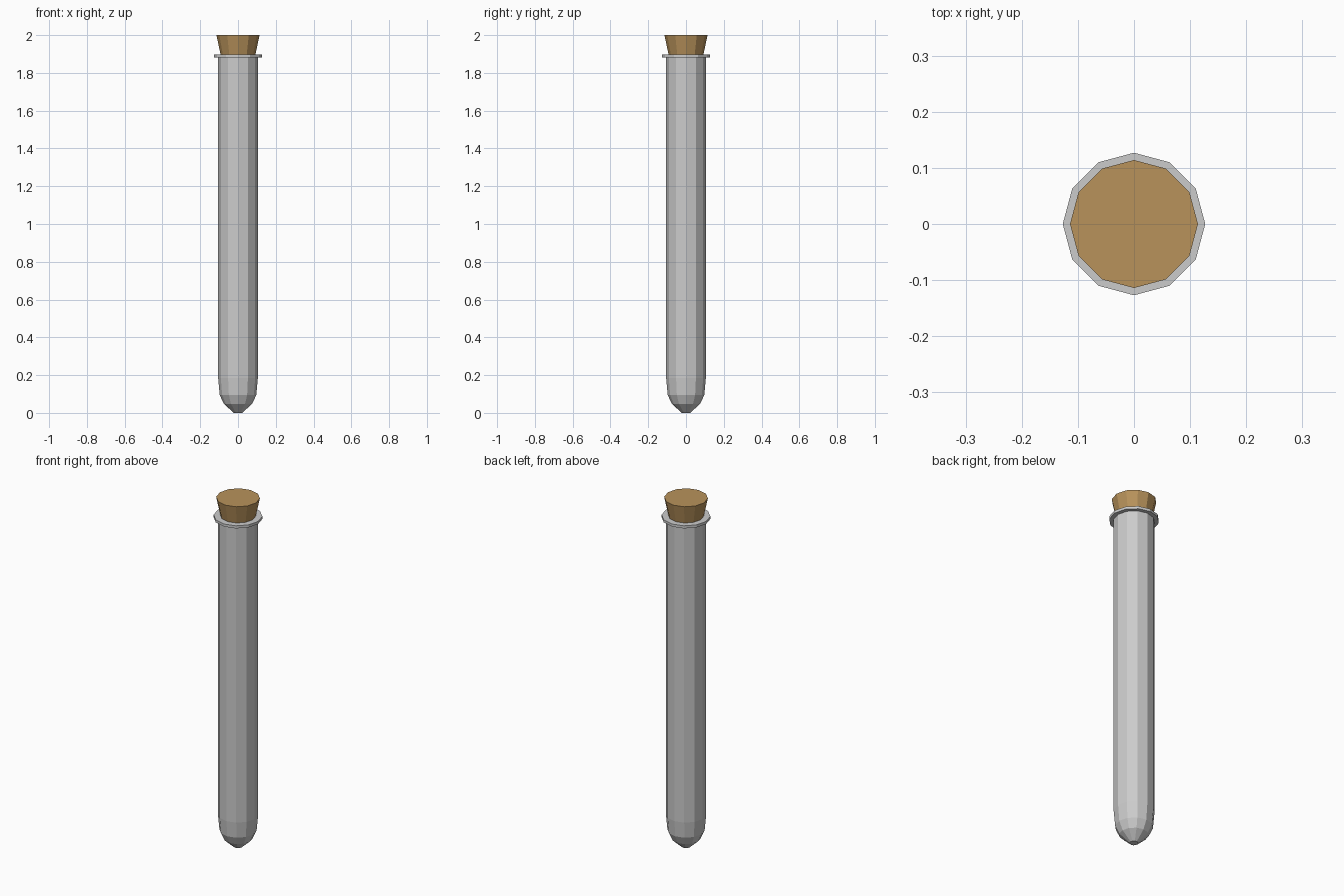
import bpy, bmesh
from math import cos, sin, pi

if "Cube" in bpy.data.objects:
    bpy.data.objects.remove(bpy.data.objects["Cube"])

SIDES = 12


def lathe(name, profile, color=None):
    """Revolve (radius, z) points around z; a radius of 0 makes a pole."""
    bm = bmesh.new()
    rings = []
    for r, z in profile:
        n = SIDES if r > 0 else 1
        rings.append([bm.verts.new((r * cos(2 * pi * i / SIDES),
                                    r * sin(2 * pi * i / SIDES), z)) for i in range(n)])
    for a, b in zip(rings, rings[1:]):
        if len(a) == 1 or len(b) == 1:
            # flat cap
            bm.faces.new(a if len(a) > 1 else b)
            bm.verts.remove(a[0] if len(a) == 1 else b[0])
            continue
        for i in range(SIDES):
            j = (i + 1) % SIDES
            bm.faces.new((a[i], a[j], b[j], b[i]))
    bmesh.ops.recalc_face_normals(bm, faces=bm.faces)
    mesh = bpy.data.meshes.new(name)
    bm.to_mesh(mesh)
    bm.free()
    obj = bpy.data.objects.new(name, mesh)
    bpy.context.collection.objects.link(obj)
    if color:
        mat = bpy.data.materials.new(name)
        mat.diffuse_color = color
        mat.use_nodes = True
        mat.node_tree.nodes["Principled BSDF"].inputs["Base Color"].default_value = mat.diffuse_color
        mesh.materials.append(mat)
    return obj


# Glass tube: rounded bottom, straight wall, flared lip, inner wall
lathe("glass_tube", [
    (0, 0), (0.022, 0.0), (0.075, 0.048), (0.097, 0.095), (0.105, 0.185),
    (0.105, 1.882), (0.127, 1.882), (0.127, 1.897), (0.092, 1.897),
    (0.092, 0.185), (0.085, 0.1), (0.065, 0.06), (0.02, 0.02), (0, 0.02),
])

# Tapered cork stopper, pushed into the mouth
lathe("cork_stopper", [(0, 1.80), (0.072, 1.80), (0.114, 2.0), (0, 2.0)],
      (0.48, 0.29, 0.105, 1))
